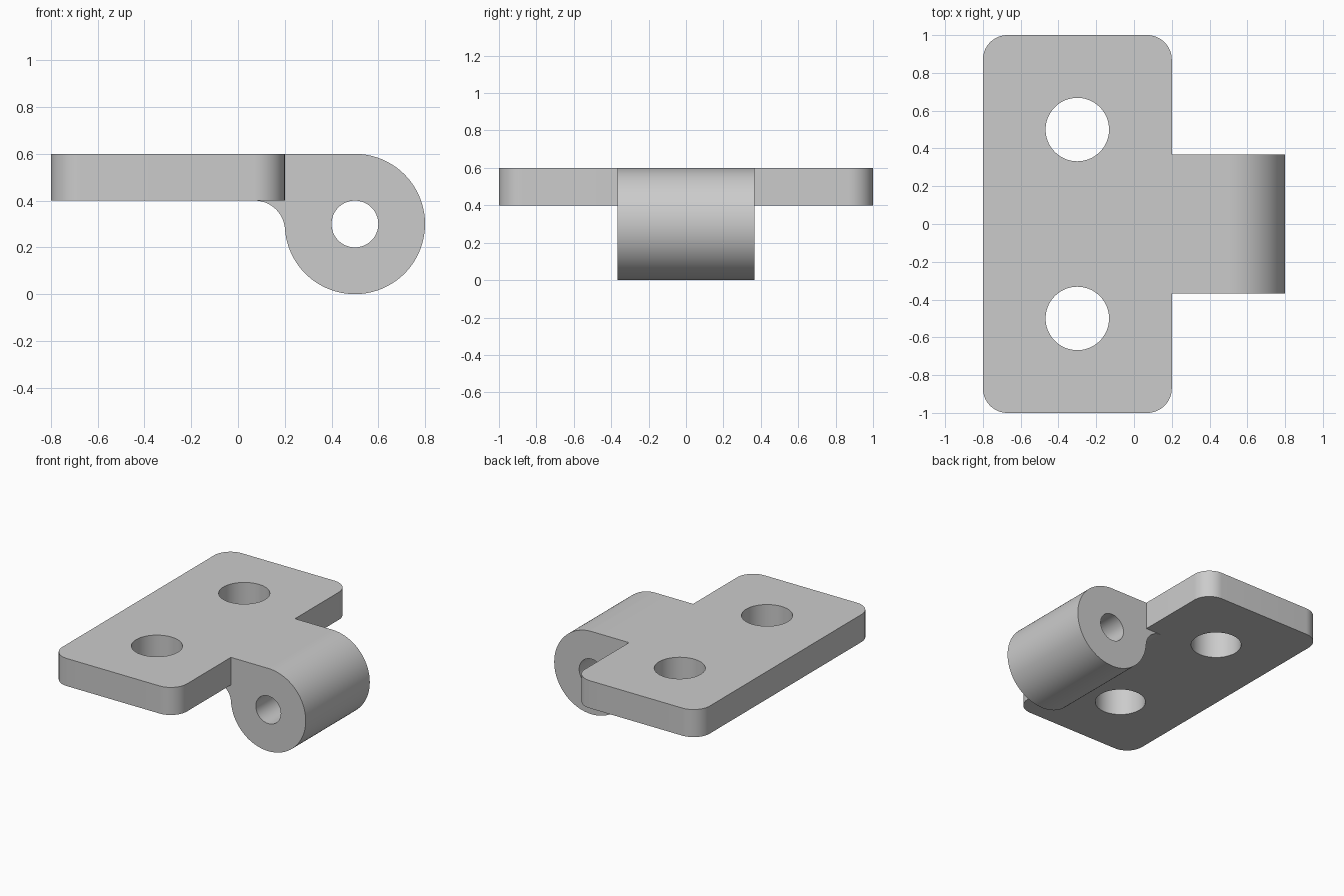
import bpy
import bmesh
from math import radians, sin, cos, atan2, sqrt, pi
from mathutils import Vector

if "Cube" in bpy.data.objects:
    bpy.data.objects.remove(bpy.data.objects["Cube"], do_unlink=True)

GREY = 0.6
steel = bpy.data.materials.new("plain grey")
steel.use_nodes = True
steel.diffuse_color = (GREY, GREY, GREY, 1)
steel.node_tree.nodes["Principled BSDF"].inputs["Base Color"].default_value = (GREY, GREY, GREY, 1)


def arc(cx, cy, r, start, end, steps):
    """Points along an arc, angles in radians."""
    angles = [start + (end - start) * i / steps for i in range(steps + 1)]
    return [(cx + r * cos(a), cy + r * sin(a)) for a in angles]


def prism(name, points, low, high, axis="Z"):
    """Extrude a closed profile along Z (x, y points) or Y (x, z points)."""
    place = (lambda p: (p[0], p[1], low)) if axis == "Z" else (lambda p: (p[0], low, p[1]))
    offset = Vector((0, 0, high - low)) if axis == "Z" else Vector((0, high - low, 0))
    bm = bmesh.new()
    face = bm.faces.new([bm.verts.new(place(p)) for p in points])
    top = bmesh.ops.extrude_face_region(bm, geom=[face], use_keep_orig=True)["geom"]
    bmesh.ops.translate(bm, vec=offset, verts=[v for v in top if isinstance(v, bmesh.types.BMVert)])
    bmesh.ops.recalc_face_normals(bm, faces=bm.faces)
    mesh = bpy.data.meshes.new(name)
    bm.to_mesh(mesh)
    bm.free()
    mesh.materials.append(steel)
    obj = bpy.data.objects.new(name, mesh)
    bpy.context.collection.objects.link(obj)
    return obj


def combine(target, other, operation):
    """Apply a boolean and remove the second solid."""
    mod = target.modifiers.new(operation.lower(), "BOOLEAN")
    mod.object, mod.operation, mod.solver = other, operation, "EXACT"
    bpy.ops.object.select_all(action="DESELECT")
    bpy.context.view_layer.objects.active = target
    target.select_set(True)
    bpy.ops.object.modifier_apply(modifier=mod.name)
    bpy.data.objects.remove(other, do_unlink=True)


def circle(cx, cy, r, steps=64):
    return arc(cx, cy, r, 0, 2 * pi, steps)[:-1]


# Mounting plate with rounded corners
corner = 0.13
left, right, half = -0.8, 0.2, 1.0
outline = []
for i, (x, y) in enumerate([(right - corner, half - corner), (left + corner, half - corner),
                            (left + corner, corner - half), (right - corner, corner - half)]):
    outline += arc(x, y, corner, i * pi / 2, (i + 1) * pi / 2, 16)
hinge = prism("hinge_leaf", outline, 0.4, 0.6)

# Knuckle barrel, blended into the underside of the plate by a fillet
px, pz, radius, fillet = 0.5, 0.3, 0.3, 0.13
fz = 0.4 - fillet
fx = px - sqrt((radius + fillet) ** 2 - (pz - fz) ** 2)
meet = atan2(pz - fz, px - fx)
profile = arc(fx, fz, fillet, pi / 2, meet, 20)
profile += arc(px, pz, radius, meet + pi, 2.5 * pi, 72)[1:]
profile += [(fx, 0.6)]
knuckle = prism("knuckle", profile, -0.367, 0.367, "Y")
combine(hinge, knuckle, "UNION")

# Pin bore and the two screw holes
combine(hinge, prism("pin_bore", circle(px, pz, 0.1), -0.6, 0.6, "Y"), "DIFFERENCE")
for side in (-1, 1):
    combine(hinge, prism("screw_hole", circle(-0.3, 0.5 * side, 0.168), 0.2, 0.8), "DIFFERENCE")

# Smooth curved walls, crisp edges
bpy.ops.object.shade_smooth_by_angle(angle=radians(30))
